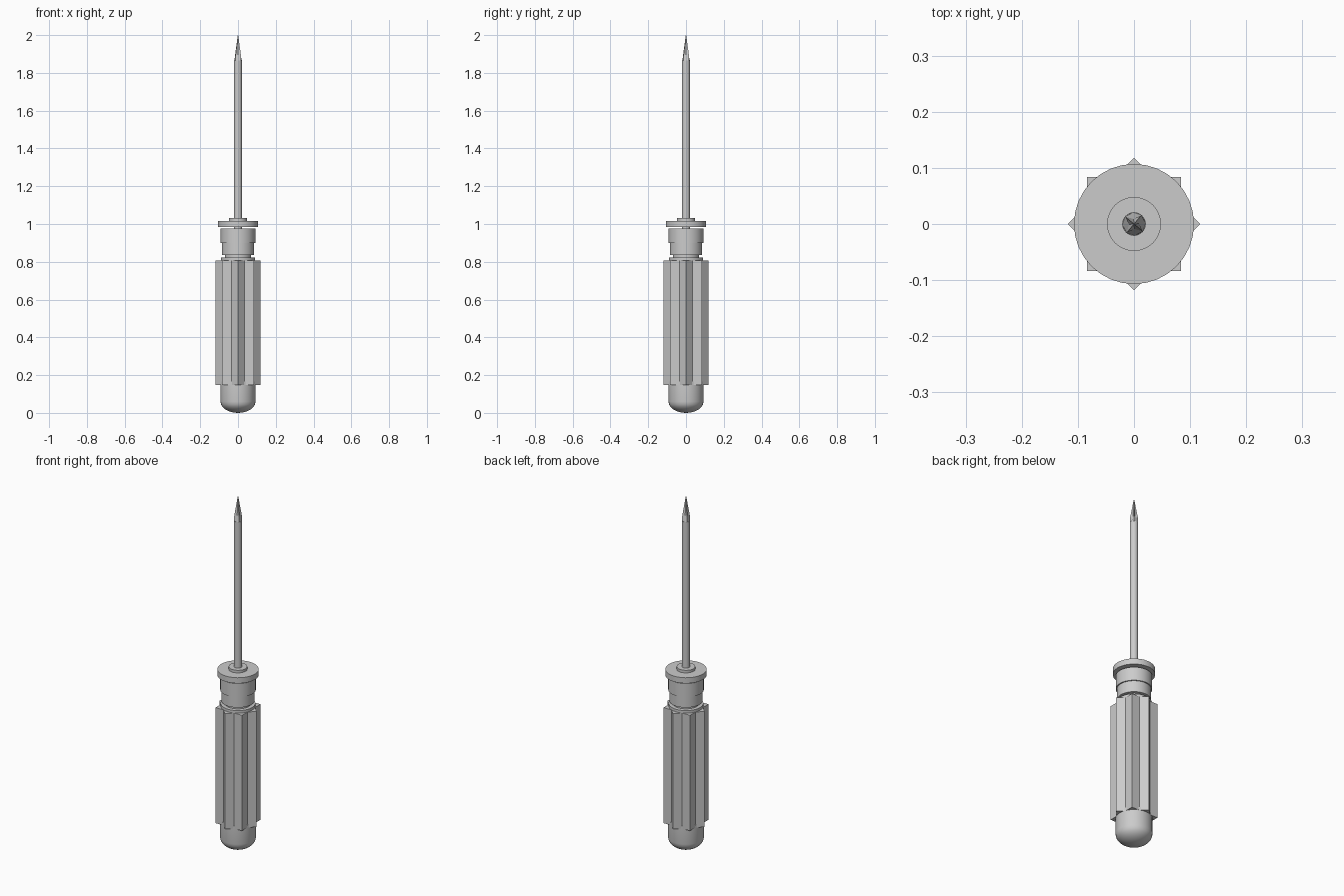
import bpy, bmesh, math

if "Cube" in bpy.data.objects:
    bpy.data.objects.remove(bpy.data.objects["Cube"])

SEG = 32


def finish(name, bm, angle=30):
    bmesh.ops.recalc_face_normals(bm, faces=bm.faces)
    me = bpy.data.meshes.new(name)
    bm.to_mesh(me)
    bm.free()
    ob = bpy.data.objects.new(name, me)
    bpy.context.collection.objects.link(ob)
    bpy.ops.object.select_all(action='DESELECT')
    ob.select_set(True)
    bpy.context.view_layer.objects.active = ob
    bpy.ops.object.shade_smooth_by_angle(angle=math.radians(angle))
    return ob


def loft(name, rings, angle=30):
    """Skin a stack of closed rings and cap both ends."""
    bm = bmesh.new()
    loops = [[bm.verts.new(p) for p in ring] for ring in rings]
    for a, b in zip(loops, loops[1:]):
        n = len(a)
        for i in range(n):
            bm.faces.new((a[i], a[(i + 1) % n], b[(i + 1) % n], b[i]))
    bm.faces.new(loops[0][::-1])
    bm.faces.new(loops[-1])
    return finish(name, bm, angle)


def ring(z, radii, n, turn=0.0):
    """Ring whose radius cycles through the given radii."""
    return [(radii[i % len(radii)] * math.cos(turn + math.tau * i / n),
             radii[i % len(radii)] * math.sin(turn + math.tau * i / n), z)
            for i in range(n)]


def lathe(name, profile, n=SEG):
    return loft(name, [ring(z, [r], n) for r, z in profile])


# Rounded butt of the handle
dome = [(0.093 * math.sin(a), 0.06 - 0.06 * math.cos(a))
        for a in (math.radians(d) for d in (3, 15, 27, 39, 51, 63, 75, 90))]
lathe("handle_butt", dome + [(0.093, 0.165)])

# Ribbed grip: an eight-pointed star section
loft("handle_grip", [ring(z, [0.118, 0.0903], 16) for z in (0.148, 0.807)])

# Stepped neck and collar above the grip
lathe("handle_neck", [(0.09, 0.80), (0.09, 0.822), (0.069, 0.822), (0.069, 0.837),
                      (0.086, 0.837), (0.086, 0.90), (0.092, 0.90), (0.092, 0.976)])

# Flange disc and shaft washer
lathe("flange", [(0.107, 0.985), (0.107, 1.017)])
lathe("washer", [(0.048, 1.015), (0.048, 1.032)])

# Shaft
lathe("shaft", [(0.021, 0.96), (0.021, 1.865)])

# Cross tip: four fins tapering to a point
turn = math.radians(50)
loft("cross_tip", [ring(1.865, [0.021, 0.021], 8, turn),
                   ring(1.895, [0.020, 0.009], 8, turn),
                   ring(2.0, [0.0015, 0.0008], 8, turn)], 20)
